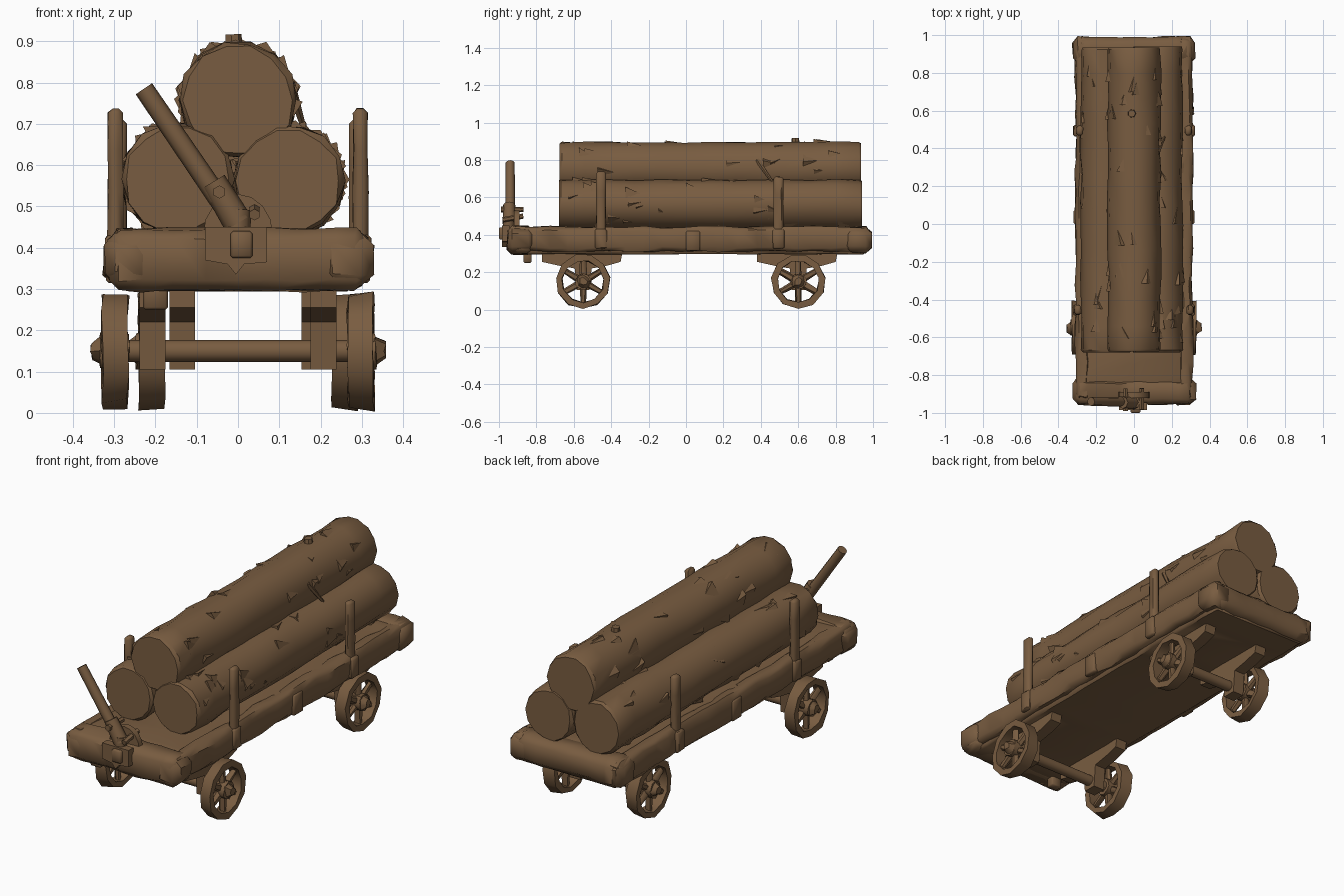
import bpy, bmesh, math, random
from math import sin, cos, pi, radians
from mathutils import Vector, Matrix

random.seed(7)
if "Cube" in bpy.data.objects:
    bpy.data.objects.remove(bpy.data.objects["Cube"])

BROWN = (0.19, 0.108, 0.052, 1)
wood = bpy.data.materials.new("weathered_brown")
wood.use_nodes = True
wood.diffuse_color = BROWN
wood.node_tree.nodes["Principled BSDF"].inputs["Base Color"].default_value = BROWN


def jitter(bm, amount):
    for v in bm.verts:
        v.co += Vector([random.uniform(-amount, amount) for _ in range(3)])


def finish(name, bm, angle=38):
    bmesh.ops.recalc_face_normals(bm, faces=bm.faces)
    mesh = bpy.data.meshes.new(name)
    bm.to_mesh(mesh)
    bm.free()
    mesh.materials.append(wood)
    for p in mesh.polygons:
        p.use_smooth = True
    mesh.set_sharp_from_angle(angle=radians(angle))
    obj = bpy.data.objects.new(name, mesh)
    bpy.context.collection.objects.link(obj)
    return obj


def add_tube(bm, a, b, r1, r2, sides=8):
    a, b = Vector(a), Vector(b)
    d = b - a
    m = Matrix.Translation((a + b) / 2) @ d.to_track_quat('Z', 'Y').to_matrix().to_4x4()
    bmesh.ops.create_cone(bm, cap_ends=True, segments=sides, radius1=r1,
                          radius2=r2, depth=d.length, matrix=m)


def tube(name, a, b, r1, r2, sides=8):
    bm = bmesh.new()
    add_tube(bm, a, b, r1, r2, sides)
    return finish(name, bm, 50)


def beam(name, lo, hi, bevel=0.012, cuts=0, rough=0.0):
    """Chamfered box, cut along its longest axis so it can be roughened."""
    lo, hi = Vector(lo), Vector(hi)
    size, mid = hi - lo, (lo + hi) / 2
    bm = bmesh.new()
    bmesh.ops.create_cube(bm, size=1, matrix=Matrix.Translation(mid) @ Matrix.Diagonal((*size, 1)))
    bmesh.ops.bevel(bm, geom=bm.edges[:], offset=bevel, segments=1, affect='EDGES')
    axis = max(range(3), key=lambda i: size[i])
    normal = Vector([i == axis for i in range(3)])
    for i in range(1, cuts + 1):
        bmesh.ops.bisect_plane(bm, geom=bm.verts[:] + bm.edges[:] + bm.faces[:],
                               plane_co=lo + size * i / (cuts + 1), plane_no=normal)
    jitter(bm, rough)
    return finish(name, bm, 50)


def prism(name, profile, origin, axis, thickness):
    """Extrude a 2D profile (horizontal, z) along x or y."""
    bm = bmesh.new()
    place = (lambda h, z, t: (t, h, z)) if axis == 'x' else (lambda h, z, t: (h, t, z))
    rings = [[bm.verts.new(Vector(origin) + Vector(place(h, z, t))) for h, z in profile]
             for t in (-thickness / 2, thickness / 2)]
    bm.faces.new(rings[0])
    bm.faces.new(rings[1])
    n = len(profile)
    for i in range(n):
        j = (i + 1) % n
        bm.faces.new((rings[0][i], rings[0][j], rings[1][j], rings[1][i]))
    return finish(name, bm)


def log(name, x, z, r, y0, y1, flakes=40, sides=14, rings=12):
    bm = bmesh.new()
    stations = [(y0, 0.94), (y0 + 0.012, 1)]
    stations += [(y0 + (y1 - y0) * i / rings, 1) for i in range(1, rings)]
    stations += [(y1 - 0.012, 1), (y1, 0.94)]
    loops = []
    for y, s in stations:
        loops.append([])
        for k in range(sides):
            a = 2 * pi * k / sides
            rr = r * s * random.uniform(0.965, 1.045)
            loops[-1].append(bm.verts.new((x + rr * cos(a), y, z + rr * sin(a))))
    for p, q in zip(loops, loops[1:]):
        for k in range(sides):
            j = (k + 1) % sides
            bm.faces.new((p[k], p[j], q[j], q[k]))
    bm.faces.new(loops[0])
    bm.faces.new(loops[-1])
    # peeling bark chips
    for _ in range(flakes):
        a, y = random.uniform(0, 2 * pi), random.uniform(y0 + 0.03, y1 - 0.12)
        w, length = random.uniform(0.15, 0.35), random.uniform(0.05, 0.11)
        def on(ang, dist, yy):
            return bm.verts.new((x + dist * cos(ang), yy, z + dist * sin(ang)))
        base = [on(a - w, r * 0.98, y), on(a + w, r * 0.98, y), on(a, r * 0.98, y + length)]
        tip = on(a + random.uniform(-w, w), r + random.uniform(0.006, 0.018), y)
        bm.faces.new(base)
        for i in range(3):
            bm.faces.new((base[i], base[(i + 1) % 3], tip))
    return finish(name, bm)


def wheel(name, x, y, side, r=0.146, z=0.15, half=0.031, sides=11):
    bm = bmesh.new()
    # rim as a lathed rectangle
    section = [(-half, r - 0.006), (half, r), (half, r - 0.034), (-half, r - 0.034)]
    loops = []
    for k in range(sides):
        a = 2 * pi * k / sides - pi / 2
        loops.append([bm.verts.new((x + side * h, y + rr * cos(a), z + rr * sin(a)))
                      for h, rr in section])
    for k in range(sides):
        p, q = loops[k], loops[(k + 1) % sides]
        for i in range(4):
            j = (i + 1) % 4
            bm.faces.new((p[i], p[j], q[j], q[i]))
    # spokes and hub
    for k in range(6):
        a = pi * k / 3 + pi / 6
        add_tube(bm, (x, y, z), (x, y + (r - 0.02) * cos(a), z + (r - 0.02) * sin(a)),
                 0.02, 0.014, 6)
    add_tube(bm, (x - side * half, y, z), (x + side * (half + 0.005), y, z), 0.042, 0.042, 10)
    add_tube(bm, (x + side * half, y, z), (x + side * 0.058, y, z), 0.038, 0.02, 8)
    jitter(bm, 0.004)
    return finish(name, bm, 50)


# Deck: floor, rails and end beams
beam("deck_floor", (-0.275, -0.93, 0.297), (0.275, 0.96, 0.438), 0.012, 14, 0.003)
for side, label in ((1, "left"), (-1, "right")):
    lo, hi = sorted((side * 0.235, side * 0.31))
    beam(label + "_rail", (lo, -0.93, 0.312), (hi, 0.98, 0.442), 0.018, 18, 0.007)
    lo, hi = sorted((side * 0.29, side * 0.32))
    beam(label + "_rail_plate", (lo, 0.0, 0.315), (hi, 0.075, 0.42), 0.006)
    for y, part in ((-0.885, "front"), (0.92, "back")):
        lo, hi = sorted((side * 0.2, side * 0.325))
        beam(f"{label}_{part}_corner_block", (lo, y - 0.07, 0.308), (hi, y + 0.07, 0.437),
             0.03, 0, 0.006)
beam("front_beam", (-0.312, -0.955, 0.296), (0.312, -0.82, 0.446), 0.026, 7, 0.005)
beam("back_beam", (-0.305, 0.85, 0.302), (0.305, 0.99, 0.442), 0.03, 7, 0.005)
beam("under_hook", (-0.23, -0.87, 0.25), (-0.17, -0.825, 0.33), 0.006)

# Stakes that hold the load
for side, label in ((1, "left"), (-1, "right")):
    for part, y, x, top in (("front", -0.455, 0.297, 0.738), ("back", 0.495, 0.287, 0.71)):
        lo, hi = sorted((side * (x - 0.018), side * (x + 0.018)))
        beam(f"{label}_{part}_stake", (lo, y - 0.026, 0.33), (hi, y + 0.026, top),
             0.011, 3, 0.002)
        lo, hi = sorted((side * 0.28, side * 0.322))
        beam(f"{label}_{part}_stake_pocket", (lo, y - 0.03, 0.325), (hi, y + 0.03, 0.43),
             0.008, 0, 0.002)

# Load of three logs
log("right_log", -0.146, 0.566, 0.135, -0.68, 0.935)
log("left_log", 0.122, 0.562, 0.133, -0.68, 0.94)
log("top_log", 0.0, 0.757, 0.14, -0.675, 0.935)
tube("branch_stub", (-0.01, 0.585, 0.87), (-0.012, 0.585, 0.917), 0.024, 0.02, 7)
tube("torn_bark_twig", (0.125, 0.38, 0.8), (0.165, 0.47, 0.67), 0.013, 0.006, 5)

# Running gear; the back axle is narrower and slightly off centre
pedestal = [(-0.22, 0.35), (-0.22, 0.255), (-0.13, 0.235), (-0.045, 0.22), (-0.035, 0.105),
            (0.035, 0.105), (0.045, 0.22), (0.13, 0.235), (0.2, 0.255), (0.22, 0.35)]
for part, y, shift, track, post in (("front", -0.55, 0.0, 0.297, 0.207),
                                    ("back", 0.6, 0.025, 0.235, 0.16)):
    tube(part + "_axle", (shift - track, y, 0.15), (shift + track, y, 0.15), 0.027, 0.027, 10)
    for side, label in ((1, "left"), (-1, "right")):
        wheel(f"{label}_{part}_wheel", shift + side * track, y, side)
        prism(f"{label}_{part}_pedestal", pedestal, (shift + side * post, y, 0), 'x', 0.062)

# Brake lever on the front beam
tube("brake_lever", (-0.02, -0.94, 0.48), (-0.228, -0.94, 0.785), 0.026, 0.024)
tube("lever_sleeve", (0.0, -0.945, 0.46), (-0.06, -0.945, 0.56), 0.036, 0.032)
tube("lever_foot", (0.0, -0.955, 0.38), (0.0, -0.945, 0.49), 0.028, 0.032)
prism("lever_bracket", [(-0.08, 0.45), (-0.08, 0.37), (-0.025, 0.36), (-0.005, 0.335),
                        (0.015, 0.36), (0.07, 0.365), (0.07, 0.45)],
      (0, -0.965, 0), 'y', 0.04)
fan = [(0.085 * cos(pi * i / 8), 0.43 + 0.1 * sin(pi * i / 8)) for i in range(9)]
prism("lever_quadrant", fan, (0, -0.905, 0), 'y', 0.03)
tube("lever_pin", (-0.045, -0.99, 0.535), (-0.045, -0.87, 0.535), 0.016, 0.013, 6)
tube("quadrant_pin", (0.04, -0.98, 0.48), (0.04, -0.87, 0.5), 0.014, 0.014, 6)
beam("bracket_catch", (-0.018, -1.0, 0.375), (0.035, -0.95, 0.44), 0.006)
